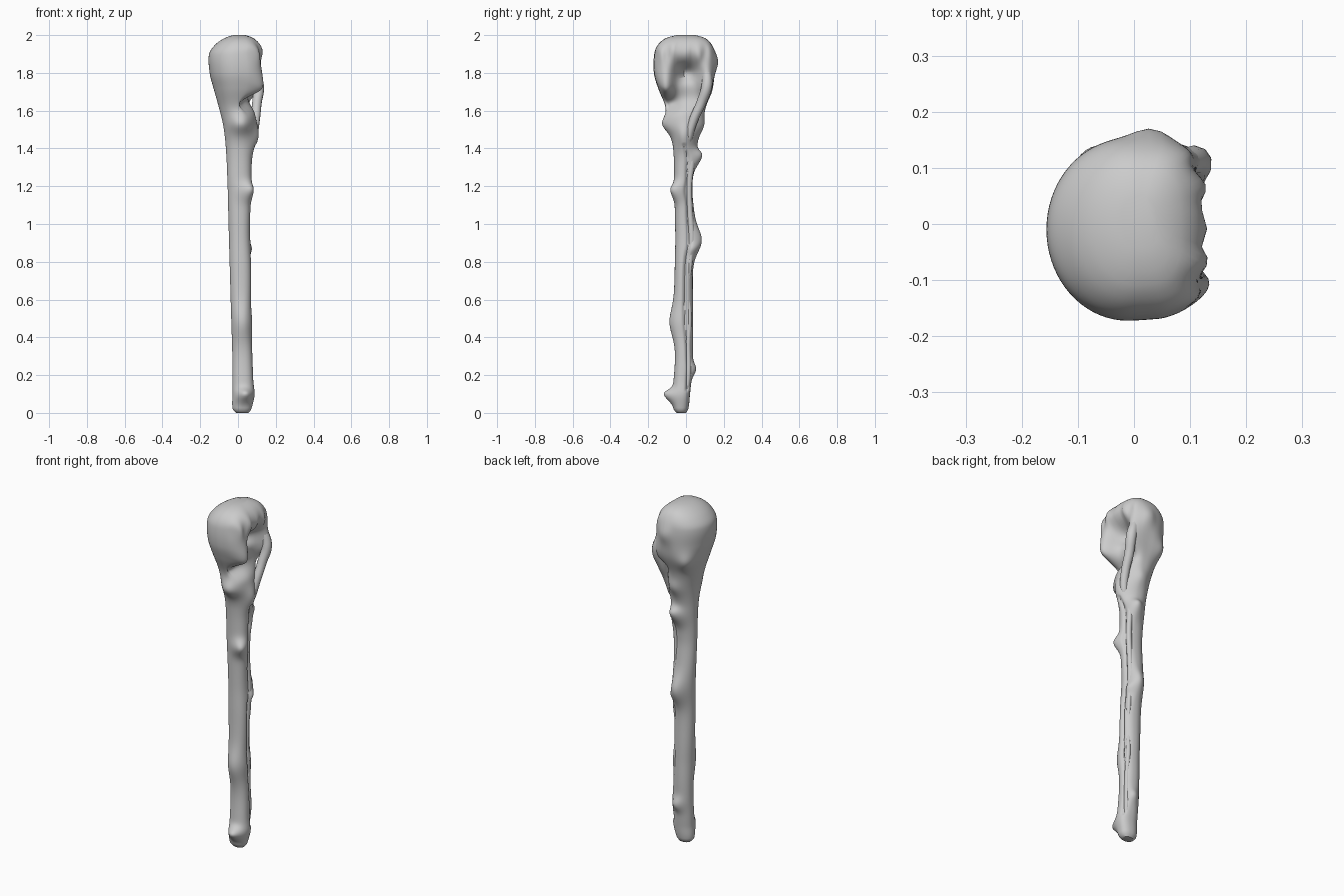
import bpy, bmesh, math
from mathutils import Vector

if "Cube" in bpy.data.objects:
    bpy.data.objects.remove(bpy.data.objects["Cube"])

# Silhouette stations: z, x min, x max, y min, y max
PROFILE = [
    (0.00, -.010, .055, -.050, .000), (0.02, -.028, .070, -.065, .012),
    (0.10, -.030, .080, -.070, .022), (0.30, -.030, .076, -.058, .036),
    (0.50, -.036, .070, -.066, .038), (0.75, -.043, .070, -.060, .036),
    (1.00, -.050, .064, -.058, .046), (1.20, -.055, .070, -.062, .034),
    (1.40, -.064, .074, -.068, .055), (1.52, -.078, .084, -.092, .082),
    (1.62, -.102, .095, -.108, .105), (1.72, -.130, .118, -.148, .140),
    (1.80, -.150, .130, -.170, .150), (1.90, -.153, .130, -.168, .150),
    (1.95, -.120, .115, -.148, .135), (1.985, -.070, .080, -.105, .100),
    (2.00, -.025, .040, -.050, .050)]

# Knots: centre, push vector, radius across, radius along z
KNOTS = [
    ((.03, -.07, .09), (.008, -.048, .01), .045, .035),
    ((.06, .00, .10), (.010, .00, 0), .05, .05),
    ((.03, .04, .23), (.008, .022, 0), .04, .04),
    ((.02, -.06, .48), (.0, -.022, 0), .06, .09),
    ((.05, -.01, .48), (.006, .00, 0), .05, .06),
    ((.03, .05, .91), (.0, .042, 0), .06, .085),
    ((.06, .02, .87), (.012, .00, 0), .025, .03),
    ((.05, -.05, 1.17), (.022, -.028, .01), .05, .045),
    ((.03, .05, 1.34), (.01, .042, .02), .05, .05),
    ((.07, .00, 1.47), (.032, -.01, 0), .045, .08),
    ((.02, -.09, 1.53), (.0, -.034, 0), .06, .05),
    ((.03, .09, 1.52), (.0, .016, 0), .05, .05),
    ((.11, .12, 1.73), (.032, .010, -.01), .05, .08),
    ((.11, -.11, 1.76), (.022, .0, -.03), .05, .06),
    ((.03, .15, 1.86), (.00, .020, 0), .04, .06),
    ((-.08, .11, 1.70), (-.01, .020, 0), .05, .06)]


def station(z):
    """Smoothly interpolate the silhouette with a Hermite spline."""
    i = 0
    while i < len(PROFILE) - 2 and z > PROFILE[i + 1][0]:
        i += 1
    a, b = PROFILE[i], PROFILE[i + 1]
    p, n = PROFILE[max(i - 1, 0)], PROFILE[min(i + 2, len(PROFILE) - 1)]
    h = b[0] - a[0]
    t = (z - a[0]) / h
    out = []
    for k in range(1, 5):
        ma = (b[k] - p[k]) / (b[0] - p[0]) * h
        mb = (n[k] - a[k]) / (n[0] - a[0]) * h
        out.append((2*t**3 - 3*t*t + 1) * a[k] + (t**3 - 2*t*t + t) * ma
                   + (3*t*t - 2*t**3) * b[k] + (t**3 - t*t) * mb)
    return out


def gauss(*parts):
    return math.exp(-sum(p * p for p in parts))


def section(box, a, z):
    """Cross-section: round at the back, squarer on the broken +x side."""
    x0, x1, y0, y1 = box
    c, s = math.cos(a), math.sin(a)
    k = 1.0
    if c > 0:
        head = min(1, max(0, (z - 1.55) / .2))
        k = 1 - (.12 + .23 * head) * min(1, c * 4)
    c, s = math.copysign(abs(c) ** k, c), math.copysign(abs(s) ** k, s)
    return Vector(((x0 + x1) / 2 + (x1 - x0) / 2 * c,
                   (y0 + y1) / 2 + (y1 - y0) / 2 * s, z))


def sculpt(co, ang):
    """Add knots, bark crease and the hollow in the head."""
    p = co.copy()
    for c, push, r, rz in KNOTS:
        p += Vector(push) * gauss((co.x - c[0]) / r, (co.y - c[1]) / r, (co.z - c[2]) / rz)
    if co.x > 0:
        y, z = co.y, co.z
        face = min(1, co.x / .06)
        # winding bark crease on the shaft
        if .12 < z < 1.42:
            p.x -= .012 * gauss((y - .008 * math.sin(z * 7)) / .008) * max(0, math.cos(ang))
        # broad basin narrowing downwards, with a deep round hole
        w = .082 if z > 1.72 else .082 + (1.72 - z) * .1
        basin = math.exp(-((y - .005) / w) ** 4 - ((z - 1.745) / .125) ** 4)
        p.x -= face * (.060 * basin + .060 * gauss(y / .042, (z - 1.80) / .045))
        # front lip is broken off below the basin
        p.x -= face * .050 * gauss((y + .09) / .055, (z - 1.64) / .045)
        # ragged flutes round the broken rim
        rim = gauss((z - 1.90) / .05) * face
        p.x += rim * .007 * math.cos(y * 95)
        p.z += rim * .006 * math.sin(y * 70)
    p.z = min(max(p.z, 0), 2)
    return p


# Gnarled club body: one lofted skin
SEG, RINGS = 72, 230
bm = bmesh.new()
rings = []
for i in range(RINGS + 1):
    z = 2 * i / RINGS
    box = station(z)
    angles = [2 * math.pi * s / SEG for s in range(SEG)]
    rings.append([bm.verts.new(sculpt(section(box, a, z), a)) for a in angles])
for lo, hi in zip(rings, rings[1:]):
    for s in range(SEG):
        n = (s + 1) % SEG
        bm.faces.new((lo[s], lo[n], hi[n], hi[s]))
bm.faces.new(list(reversed(rings[0])))
bm.faces.new(rings[-1])
mesh = bpy.data.meshes.new("club_body")
bm.to_mesh(mesh)
bm.free()
body = bpy.data.objects.new("club_body", mesh)
bpy.context.collection.objects.link(body)
bpy.context.view_layer.objects.active = body
body.select_set(True)
bpy.ops.object.shade_smooth_by_angle(angle=math.radians(50))


def root(name, points, radius):
    """Tapered root strand following a smooth path."""
    cu = bpy.data.curves.new(name, 'CURVE')
    cu.dimensions = '3D'
    cu.bevel_depth = radius
    cu.bevel_resolution = 3
    cu.resolution_u = 8
    cu.use_fill_caps = True
    sp = cu.splines.new('BEZIER')
    sp.bezier_points.add(len(points) - 1)
    for bp, (x, y, z, r) in zip(sp.bezier_points, points):
        bp.co = (x, y, z)
        bp.radius = r
        bp.handle_left_type = bp.handle_right_type = 'AUTO'
    ob = bpy.data.objects.new(name, cu)
    bpy.context.collection.objects.link(ob)
    return ob


# Strut of wood running down from the back edge of the hollow
root("hollow_strut", [(.085, .110, 1.82, .9), (.110, .110, 1.73, 1.1), (.100, .080, 1.64, 1),
                      (.093, .040, 1.55, .9), (.080, .015, 1.46, .8), (.060, .01, 1.40, .4)], .026)
# Root strands running down the broken side
root("upper_root", [(.055, .03, 1.42, .5), (.054, .032, 1.34, 1), (.050, .018, 1.22, .9),
                    (.046, .020, 1.08, .9), (.048, .030, .92, 1), (.052, .020, .78, .8),
                    (.050, .015, .68, .4)], .017)
root("lower_root", [(.050, .012, .66, .4), (.054, .018, .5, .9), (.058, .012, .36, .8),
                    (.060, .013, .22, 1), (.058, .002, .08, .5)], .015)
